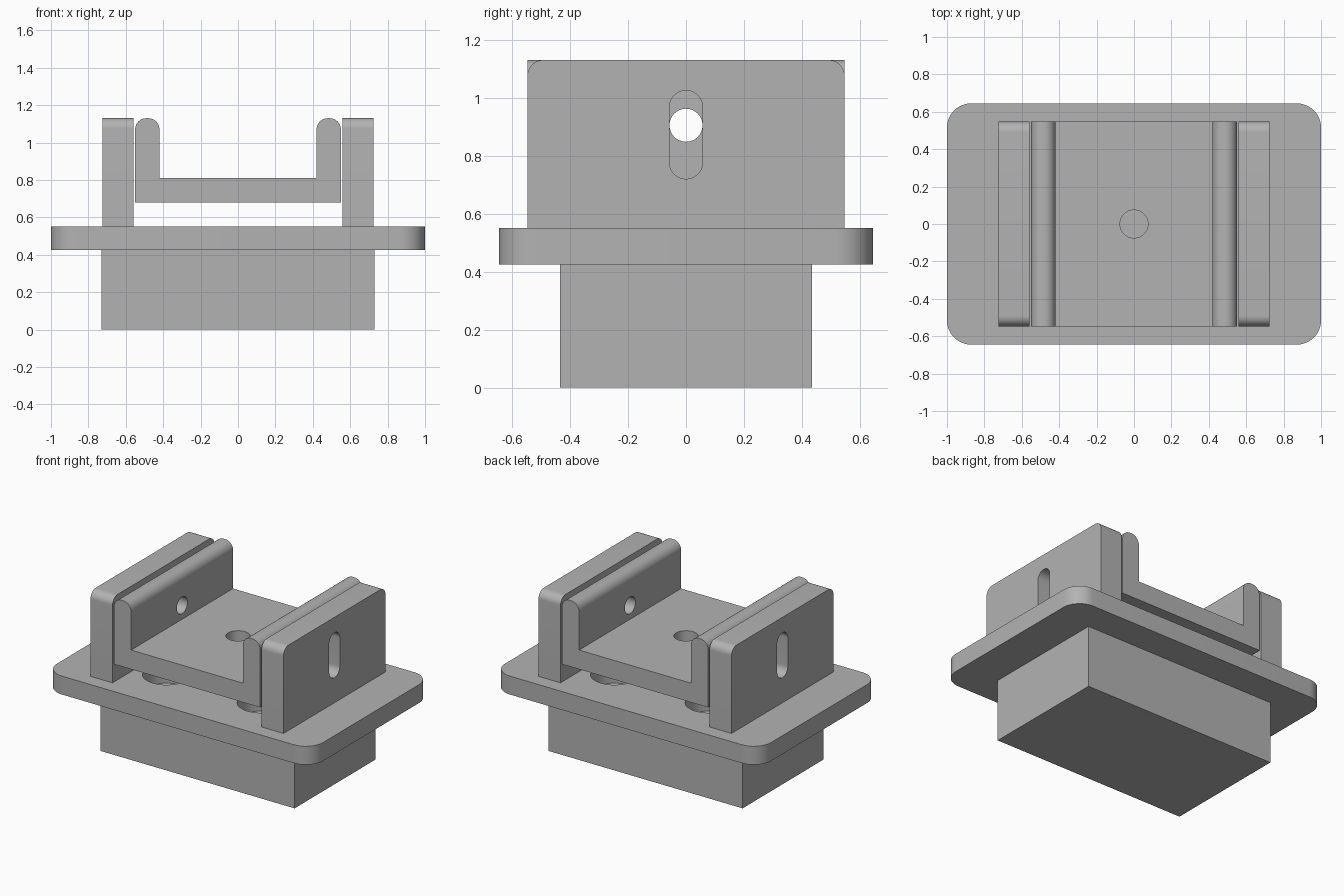
import bpy
import bmesh
from math import cos, sin, pi, radians
from mathutils import Vector

if "Cube" in bpy.data.objects:
    bpy.data.objects.remove(bpy.data.objects["Cube"], do_unlink=True)

grey = bpy.data.materials.new("plain grey")
grey.use_nodes = True
GREY = (0.45, 0.45, 0.45, 1)
grey.diffuse_color = GREY
grey.node_tree.nodes["Principled BSDF"].inputs["Base Color"].default_value = GREY

# How a 2D profile point (u, v) and a depth d map to space for each extrusion axis
AXES = {
    "x": lambda u, v, d: (d, u, v),
    "y": lambda u, v, d: (u, d, v),
    "z": lambda u, v, d: (u, v, d),
}


def fillet(corners, steps=12):
    """Turn (u, v, radius) right-angle corners into an outline with round corners."""
    outline = []
    for i, (u, v, r) in enumerate(corners):
        p = Vector((u, v))
        if r == 0:
            outline.append(p)
            continue
        a = (Vector(corners[i - 1][:2]) - p).normalized()
        b = (Vector(corners[(i + 1) % len(corners)][:2]) - p).normalized()
        for k in range(steps + 1):
            t = pi / 2 * k / steps
            outline.append(p + r * (a + b) - r * (b * cos(t) + a * sin(t)))
    return outline


def rect(u0, u1, v0, v1, bottom=0, top=0):
    return [(u0, v0, bottom), (u1, v0, bottom), (u1, v1, top), (u0, v1, top)]


def extrude(name, corners, axis, d0, d1):
    """Extrude a filleted profile along an axis from d0 to d1."""
    place = AXES[axis]
    bm = bmesh.new()
    face = bm.faces.new([bm.verts.new(place(p.x, p.y, d0)) for p in fillet(corners)])
    bmesh.ops.remove_doubles(bm, verts=bm.verts[:], dist=1e-5)
    face = bm.faces[:][0]
    new = bmesh.ops.extrude_face_region(bm, geom=[face], use_keep_orig=True)["geom"]
    shift = Vector(place(0, 0, d1 - d0))
    bmesh.ops.translate(bm, vec=shift, verts=[g for g in new if isinstance(g, bmesh.types.BMVert)])
    bmesh.ops.recalc_face_normals(bm, faces=bm.faces[:])
    mesh = bpy.data.meshes.new(name)
    bm.to_mesh(mesh)
    bm.free()
    mesh.materials.append(grey)
    obj = bpy.data.objects.new(name, mesh)
    bpy.context.collection.objects.link(obj)
    return obj


def activate(obj):
    bpy.ops.object.select_all(action="DESELECT")
    obj.select_set(True)
    bpy.context.view_layer.objects.active = obj


def cut(obj, cutter):
    """Subtract the cutter and discard it."""
    activate(obj)
    mod = obj.modifiers.new("cut", "BOOLEAN")
    mod.operation = "DIFFERENCE"
    mod.solver = "EXACT"
    mod.object = cutter
    bpy.ops.object.modifier_apply(modifier=mod.name)
    bpy.data.objects.remove(cutter, do_unlink=True)


def round_hole(u, v, r):
    return rect(u - r, u + r, v - r, v + r, r, r)


parts = []

# Block under the flange
parts.append(extrude("base_block", rect(-0.73, 0.73, -0.435, 0.435), "z", 0, 0.425))

# Rounded flange with four round pockets
flange = extrude("flange", rect(-1, 1, -0.645, 0.645, 0.13, 0.13), "z", 0.425, 0.55)
for sx in (-1, 1):
    for sy in (-1, 1):
        cut(flange, extrude("pocket_cutter", round_hole(0.355 * sx, 0.26 * sy, 0.147), "z", 0.3, 0.7))
parts.append(flange)

# Slotted side plates
for side, sx in (("left", 1), ("right", -1)):
    plate = extrude(side + "_plate", rect(-0.547, 0.547, 0.55, 1.13, 0, 0.055), "x", 0.56 * sx, 0.725 * sx)
    cut(plate, extrude("slot_cutter", rect(-0.057, 0.057, 0.72, 1.025, 0.057, 0.057), "x", 0.5 * sx, 0.8 * sx))
    parts.append(plate)

# U-shaped cradle with round-topped walls, held between the plates
half = [(0.55, 0.68, 0), (0.55, 1.13, 0.06), (0.42, 1.13, 0.06), (0.42, 0.81, 0)]
profile = half + [(-u, v, r) for u, v, r in reversed(half)]
cradle = extrude("cradle", profile, "y", -0.547, 0.547)
cut(cradle, extrude("pivot_cutter", round_hole(0, 0.905, 0.057), "x", -0.7, 0.7))
cut(cradle, extrude("floor_hole_cutter", round_hole(0, 0, 0.075), "z", 0.6, 0.9))
parts.append(cradle)

for part in parts:
    activate(part)
    bpy.ops.object.shade_smooth_by_angle(angle=radians(30))
